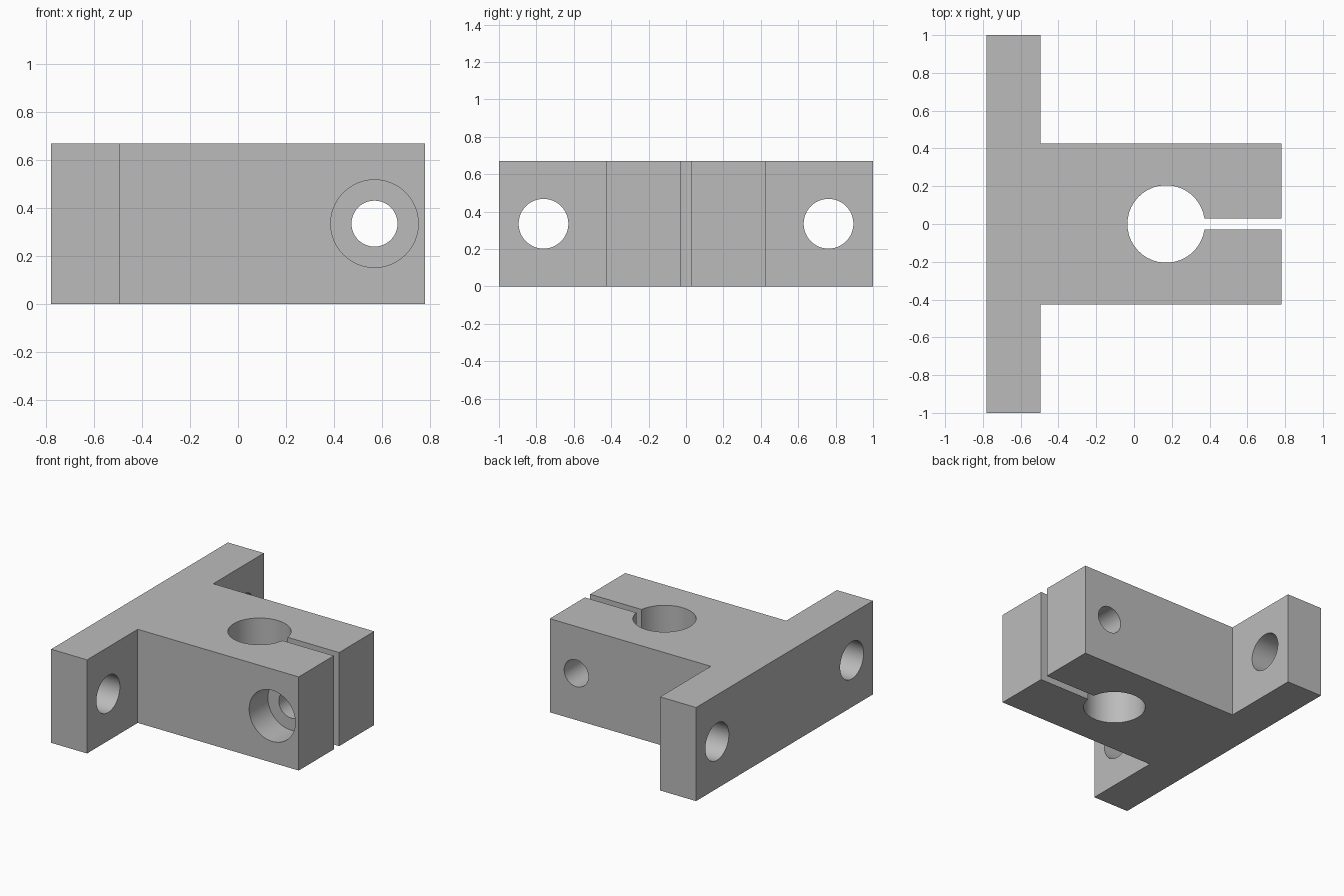
import bpy
import bmesh
import math
from mathutils import Vector

cube = bpy.data.objects.get("Cube")
if cube:
    bpy.data.objects.remove(cube, do_unlink=True)

HEIGHT = 0.67
MID = HEIGHT / 2

# Material
metal = bpy.data.materials.new("plain grey metal")
metal.use_nodes = True
grey = (0.5, 0.5, 0.5, 1)
metal.diffuse_color = grey
metal.node_tree.nodes["Principled BSDF"].inputs["Base Color"].default_value = grey

# Upper half of the outline: bore arc, slot, jaw, flange
bore_x, bore_r, slot = 0.17, 0.205, 0.03
start = math.asin(slot / bore_r)
steps = 40
half = [(-0.78, 1), (-0.495, 1), (-0.495, 0.427), (0.78, 0.427), (0.78, slot)]
arc = []
for i in range(steps + 1):
    a = start + (2 * math.pi - 2 * start) * i / steps
    arc.append((bore_x + bore_r * math.cos(a), bore_r * math.sin(a)))
outline = half + arc + [(x, -y) for x, y in reversed(half)]

# Clamp body: keyhole outline extruded upward
bm = bmesh.new()
base = bm.faces.new([bm.verts.new((x, y, 0)) for x, y in outline])
top = bmesh.ops.extrude_face_region(bm, geom=[base])["geom"]
bmesh.ops.translate(bm, vec=(0, 0, HEIGHT),
                    verts=[g for g in top if isinstance(g, bmesh.types.BMVert)])
bmesh.ops.recalc_face_normals(bm, faces=bm.faces)
mesh = bpy.data.meshes.new("shaft_clamp_body")
bm.to_mesh(mesh)
bm.free()
body = bpy.data.objects.new("shaft_clamp_body", mesh)
bpy.context.collection.objects.link(body)
mesh.materials.append(metal)


def drill(name, p, q, radius):
    """Cut a round hole from point p to point q."""
    p, q = Vector(p), Vector(q)
    bpy.ops.mesh.primitive_cylinder_add(vertices=48, radius=radius,
                                        depth=(q - p).length, location=(p + q) / 2)
    cutter = bpy.context.object
    cutter.name = name
    cutter.rotation_euler = (q - p).to_track_quat("Z", "Y").to_euler()
    cutter.hide_render = True
    cutter.data.materials.append(metal)
    bpy.ops.object.select_all(action="DESELECT")
    bpy.context.view_layer.objects.active = body
    body.select_set(True)
    mod = body.modifiers.new(name, "BOOLEAN")
    mod.operation = "DIFFERENCE"
    mod.solver = "EXACT"
    mod.object = cutter
    bpy.ops.object.modifier_apply(modifier=mod.name)
    bpy.data.objects.remove(cutter, do_unlink=True)


# Mounting holes in the flange
for side in (-1, 1):
    drill("mounting_hole", (-1, side * 0.762, MID), (-0.3, side * 0.762, MID), 0.133)

# Clamp screw hole with a counterbore on the front
drill("screw_hole", (0.57, -0.6, MID), (0.57, 0.6, MID), 0.096)
drill("counterbore", (0.57, -0.6, MID), (0.57, -0.215, MID), 0.183)

bpy.ops.object.shade_smooth_by_angle(angle=math.radians(30))
